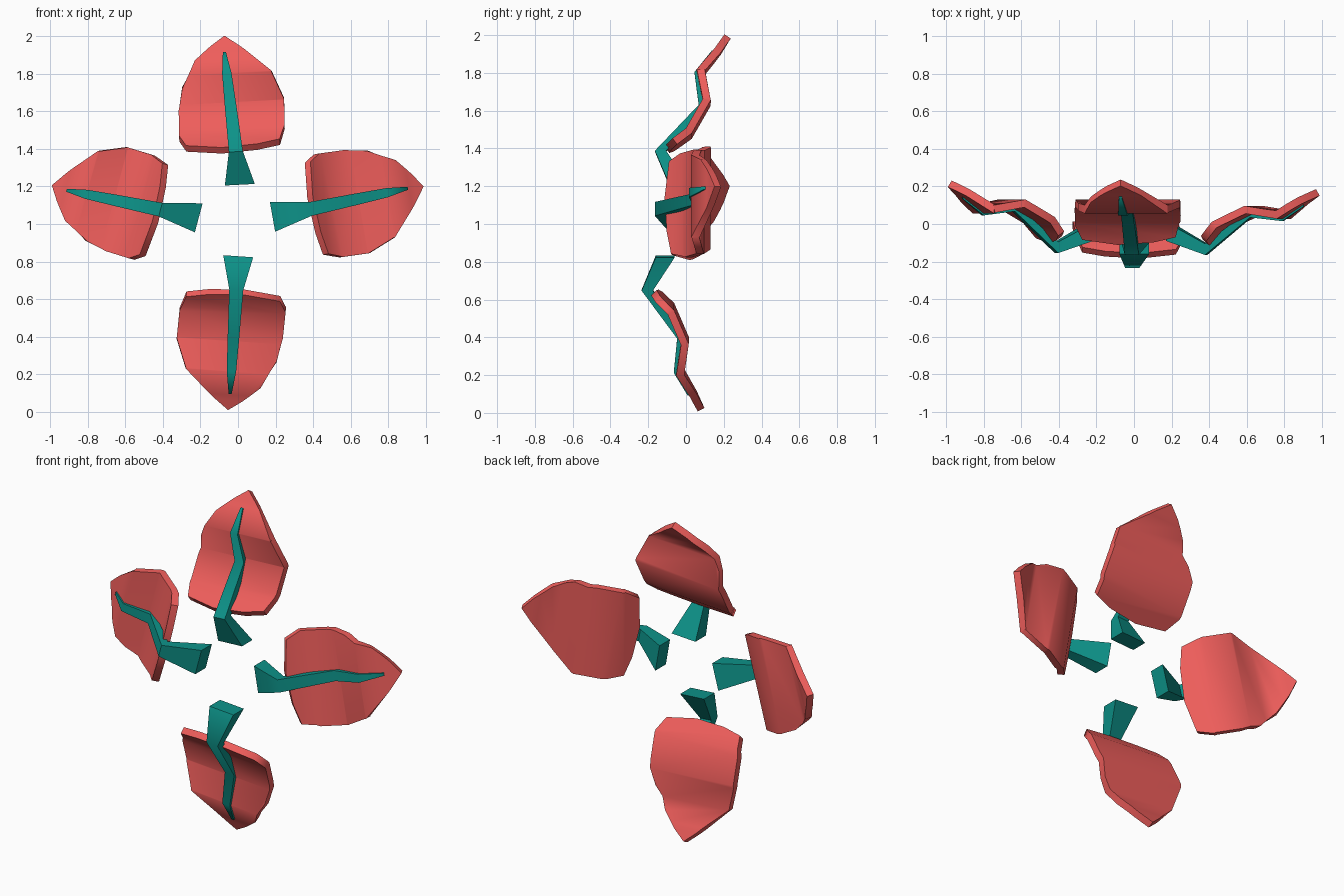
import bpy, bmesh
from math import radians
from mathutils import Vector, Matrix

if "Cube" in bpy.data.objects:
    bpy.data.objects.remove(bpy.data.objects["Cube"])

# one shared leaf: (along, across) outline, (along, y) folds, stem (along, width, depth)
OUTLINE = [(.6, .015), (.55, .09), (.475, .18), (.345, .255), (.215, .28), (.075, .285),
           (.02, .25), (0, .06), (.01, -.13), (.03, -.25), (.11, -.28), (.26, -.285),
           (.41, -.225), (.545, -.06)]
FOLDS = [(0, 0), (.085, .11), (.25, .2), (.41, .17), (.52, .255), (.6, .305)]
STEM = [(-.2, .16, .1), (-.01, .075, .06), (.235, .062, .04), (.41, .05, .035),
        (.525, .016, .025)]


def material(name, rgb):
    m = bpy.data.materials.new(name)
    m.diffuse_color = (*rgb, 1)
    m.use_nodes = True
    m.node_tree.nodes["Principled BSDF"].inputs["Base Color"].default_value = m.diffuse_color
    return m


CORAL = material("coral", (0.87, 0.112, 0.106))
TEAL = material("teal", (0.004, 0.29, 0.25))


def make_object(name, bm, mat, placement):
    bm.transform(placement)
    bmesh.ops.recalc_face_normals(bm, faces=bm.faces)
    mesh = bpy.data.meshes.new(name)
    bm.to_mesh(mesh)
    bm.free()
    mesh.materials.append(mat)
    ob = bpy.data.objects.new(name, mesh)
    bpy.context.collection.objects.link(ob)
    bpy.ops.object.select_all(action='DESELECT')
    ob.select_set(True)
    bpy.context.view_layer.objects.active = ob
    return ob


def fold_y(t):
    """y of the folded petal at distance t from its inner edge"""
    for (a, ya), (b, yb) in zip(FOLDS, FOLDS[1:]):
        if t <= b or b == FOLDS[-1][0]:
            return ya + (yb - ya) * (t - a) / (b - a)


def petal(name, bend, placement):
    # flat outline, cut along the fold lines, folded, thickened
    bm = bmesh.new()
    bm.faces.new([bm.verts.new((t, 0, s)) for t, s in OUTLINE])
    for t, _ in FOLDS[1:-1]:
        bmesh.ops.bisect_plane(bm, geom=bm.verts[:] + bm.edges[:] + bm.faces[:],
                               plane_co=(t, 0, 0), plane_no=(1, 0, 0))
    for v in bm.verts:
        v.co.y = bend * fold_y(v.co.x)
    ob = make_object(name, bm, CORAL, placement)
    mod = ob.modifiers.new("thickness", 'SOLIDIFY')
    mod.thickness, mod.offset, mod.use_even_offset = 0.04, 0, True
    bpy.ops.object.modifier_apply(modifier=mod.name)
    bpy.ops.object.shade_smooth_by_angle(angle=radians(60))


def stem(name, bend, placement, root):
    # tapered bar: flared root, elbow, then hugging the petal front
    bm = bmesh.new()
    rings = []
    for i, (t, w, d) in enumerate(STEM):
        front = (0.01, -0.065)[i] if i < 2 else bend * fold_y(t) - 0.034
        s = root[1] + (0.02 - root[1]) * (t + .2) / .72
        if i == 0:
            t = root[0]
        rings.append([bm.verts.new((t, y, z)) for y, z in (
            (front, s + w / 2), (front, s - w / 2),
            (front + d, s - w / 2), (front + d, s + w / 2))])
    for r, q in zip(rings, rings[1:]):
        for k in range(4):
            bm.faces.new((r[k], r[(k + 1) % 4], q[(k + 1) % 4], q[k]))
    bm.faces.new(rings[0])
    bm.faces.new(rings[-1])
    make_object(name, bm, TEAL, placement)
    bpy.ops.object.shade_smooth_by_angle(angle=radians(60))


# direction, inner edge position, length scale, fold strength, stem root (along, across)
for name, angle, pos, length, bend, root in [
        ("top", 93, (-.025, -.10, 1.395), 1.0, 1.05, (-.187, -.025)),
        ("bottom", 266, (-.024, -.17, .64), 1.04, .82, (-.182, .012)),
        ("right", 10, (.395, -.10, 1.08), .995, .88, (-.216, -.005)),
        ("left", 165, (-.425, -.09, 1.07), .955, 1.0, (-.228, -.02))]:
    placement = (Matrix.Translation(Vector(pos)) @ Matrix.Rotation(-radians(angle), 4, 'Y')
                 @ Matrix.Diagonal((length, 1, 1, 1)))
    petal(name + "_petal", bend, placement)
    stem(name + "_stem", bend, placement, root)
